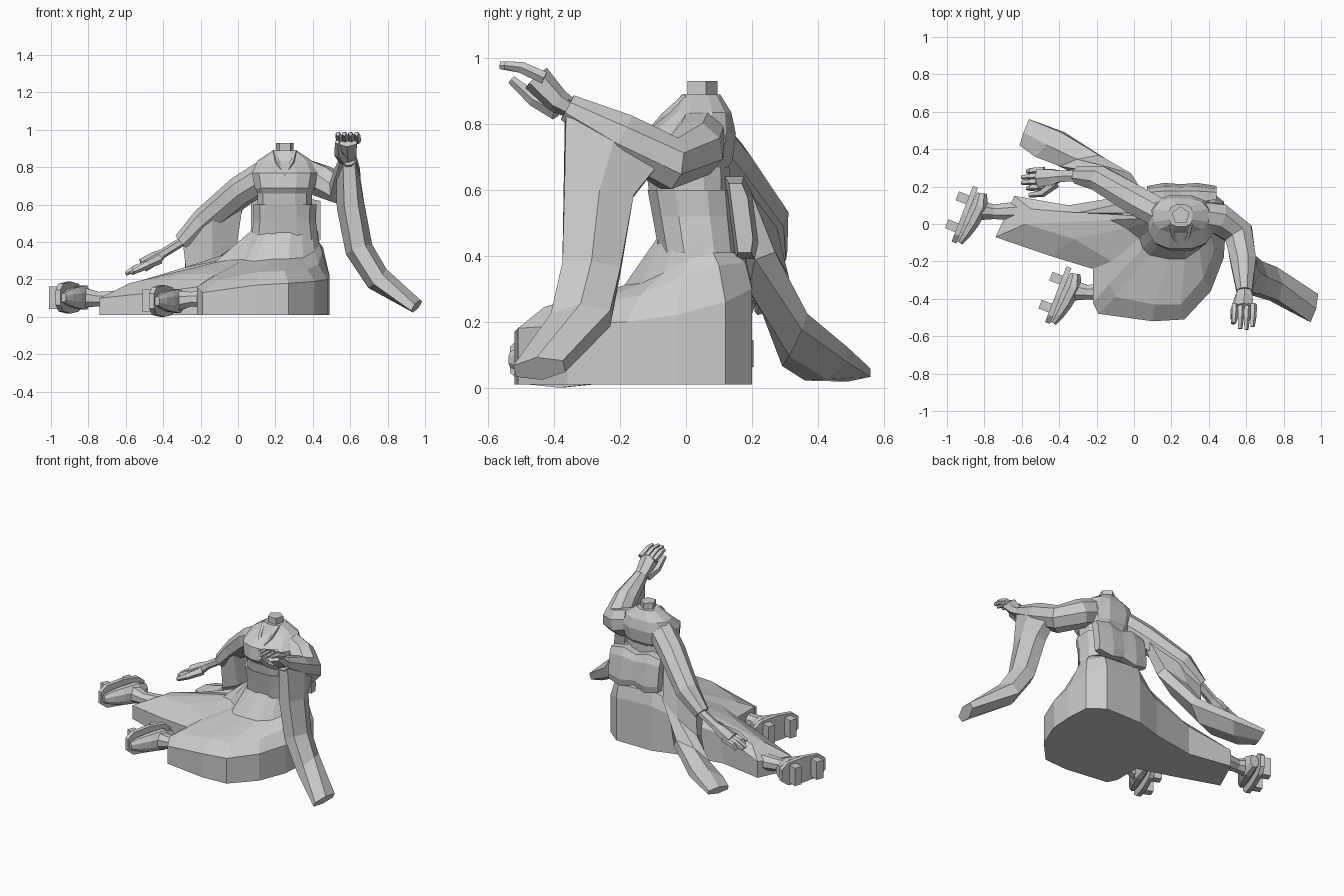
import bpy, bmesh
from math import sin, cos, pi, radians, copysign
from mathutils import Vector as V, Matrix

if "Cube" in bpy.data.objects:
    bpy.data.objects.remove(bpy.data.objects["Cube"])


def finish(name, bm):
    bmesh.ops.recalc_face_normals(bm, faces=bm.faces[:])
    me = bpy.data.meshes.new(name)
    bm.to_mesh(me)
    bm.free()
    ob = bpy.data.objects.new(name, me)
    bpy.context.collection.objects.link(ob)
    return ob


def loft(name, rings):
    """Skin a list of equal-length closed rings and cap both ends."""
    bm = bmesh.new()
    vs = [[bm.verts.new(p) for p in r] for r in rings]
    n = len(vs[0])
    for a, b in zip(vs, vs[1:]):
        for i in range(n):
            j = (i + 1) % n
            bm.faces.new((a[i], a[j], b[j], b[i]))
    bm.faces.new(vs[0])
    bm.faces.new(vs[-1])
    return finish(name, bm)


def tube(name, pts, n=6, tall=1.0):
    """Tapered tube through (x, y, z, radius) points."""
    P = [V(p[:3]) for p in pts]
    rings = []
    for i, p in enumerate(P):
        t = (P[min(i + 1, len(P) - 1)] - P[max(i - 1, 0)]).normalized()
        u = t.cross(V((0, 0, 1))).normalized()
        w = u.cross(t)
        r = pts[i][3]
        rings.append([p + u * r * cos(2 * pi * (k + .5) / n)
                      + w * r * tall * sin(2 * pi * (k + .5) / n) for k in range(n)])
    return loft(name, rings)


def drape(name, stations):
    """Flat hanging sleeve: each station is front edge, back edge, half thickness."""
    S = [(V(f), V(b), h) for f, b, h in stations]
    mids = [(f + b) / 2 for f, b, h in S]
    rings = []
    for i, (f, b, h) in enumerate(S):
        t = mids[min(i + 1, len(S) - 1)] - mids[max(i - 1, 0)]
        nrm = (f - b).cross(t).normalized() * h
        m = mids[i]
        rings.append([f + nrm * .5, m + nrm, b + nrm * .5, b - nrm * .5, m - nrm, f - nrm * .5])
    return loft(name, rings)


def box(name, mat, size):
    bm = bmesh.new()
    bmesh.ops.create_cube(bm, size=1, matrix=mat @ Matrix.Diagonal((*size, 1)))
    return finish(name, bm)


# Skirt: floor outline x, y, edge height | crest x, y, z | angle on the waist
skirt = [
    (.38, .20, .30, .38, .18, .38, 50), (.48, .12, .26, .455, .10, .37, 20),
    (.49, -.03, .22, .45, -.01, .34, -10), (.48, -.18, .20, .43, -.14, .28, -35),
    (.41, -.36, .19, .37, -.29, .255, -60), (.27, -.51, .18, .25, -.43, .245, -80),
    (.10, -.52, .17, .11, -.43, .24, -100), (-.19, -.48, .13, -.10, -.39, .20, -120),
    (-.22, -.42, .16, -.13, -.32, .215, -135), (-.22, -.24, .16, -.12, -.2, .23, -150),
    (-.45, -.17, .13, -.32, -.08, .225, -165), (-.74, -.07, .10, -.58, .0, .18, -178),
    (-.64, .15, .12, -.55, .08, .185, 178), (-.35, .10, .20, -.30, .06, .26, 168),
    (-.05, .15, .25, -.02, .12, .33, 155), (.12, .20, .31, .12, .18, .40, 120)]
floor, edge, crest, hip, waist = [], [], [], [], []
for x, y, z, mx, my, mz, ang in skirt:
    m = V((mx, my, mz))
    w = V((.25 + .18 * cos(radians(ang)), .035 + .12 * sin(radians(ang)), .46))
    h = m.lerp(w, .7)
    h.z -= min(.085, .27 * (m - w).length)
    floor.append((x, y, .01))
    edge.append((x, y, z))
    crest.append(m)
    hip.append(h)
    waist.append(w)
loft("skirt", [floor, edge, crest, hip, waist])


# Torso and sash
def oval(cy, rx, ry, z, n=12, e=.75):
    pw = lambda c: copysign(abs(c) ** e, c)
    return [(.25 + rx * pw(cos(2 * pi * (k + .5) / n)), cy + ry * pw(sin(2 * pi * (k + .5) / n)), z)
            for k in range(n)]


loft("sash", [oval(.04, .185, .125, .41), oval(.025, .17, .13, .52), oval(.015, .175, .135, .60)])
loft("sash_band", [oval(.01, .15, .125, .59), oval(.005, .15, .13, .67)])
loft("chest", [oval(.0, .15, .125, .66), oval(.0, .165, .145, .69), oval(.01, .18, .145, .77),
               oval(.045, .15, .095, .835), oval(.045, .065, .06, .89)])
loft("neck", [[(.25 + .05 * cos(2 * pi * k / 5 + pi / 2), .045 + .05 * sin(2 * pi * k / 5 + pi / 2), z)
               for k in range(5)] for z in (.85, .93)])
for s, side in ((-1, "right"), (1, "left")):
    tube(side + "_collar", [(.25 + s * .055, .0, .885, .012), (.25 + s * .04, -.065, .825, .012),
                            (.25, -.127, .755, .01)], 4)

# Bow on the back of the sash
bow = []
for x, h, t in ((.07, .105, .03), (.16, .125, .045), (.25, .10, .04), (.34, .125, .045), (.44, .105, .03)):
    prof = [(-.7, 1), (.6, 1), (1, .6), (1, -.6), (.6, -1), (-.7, -1)]
    bow.append([(x, .165 + a * t - .13 * b * h, .515 + b * h) for a, b in prof])
loft("back_bow", bow)

# Raised left arm with hanging sleeve
tube("left_arm", [(.34, .04, .77, .085), (.45, .03, .725, .09), (.56, -.05, .68, .085),
                  (.585, -.2, .765, .075), (.59, -.36, .85, .045)], 8)
drape("left_sleeve", [((.59, -.365, .875), (.58, -.05, .72), .06), ((.605, -.37, .6), (.60, -.16, .58), .075),
                      ((.645, -.375, .37), (.65, -.2, .35), .075), ((.75, -.41, .2), (.74, -.23, .21), .07),
                      ((.935, -.52, .05), (.975, -.37, .065), .04)])
tube("left_palm", [(.59, -.33, .835, .035), (.59, -.39, .87, .05), (.585, -.455, .94, .06)], 6, .75)
for k in range(4):
    x = .54 + .033 * k
    tip = (-.53, -.56, -.565, -.55)[k]
    tube("left_finger", [(x, -.43, .94, .02), (x - .003, -.50, .972, .018), (x - .006, tip, .978, .012)], 5)
tube("left_thumb", [(.565, -.39, .84, .03), (.535, -.46, .875, .023), (.53, -.53, .935, .014)], 5)

# Lowered right arm with trailing sleeve
tube("right_arm", [(.17, .04, .77, .085), (.02, .12, .675, .085), (-.18, .24, .51, .075),
                   (-.30, .26, .40, .05)], 8)
drape("right_sleeve", [((-.29, .265, .42), (.04, .14, .66), .06), ((-.28, .26, .24), (-.01, .24, .40), .065),
                       ((-.38, .30, .09), (-.17, .36, .20), .06), ((-.52, .36, .045), (-.38, .49, .10), .05),
                       ((-.61, .42, .04), (-.56, .56, .045), .025)])
tube("right_palm", [(-.27, .26, .42, .035), (-.40, .255, .34, .035), (-.44, .25, .315, .05),
                    (-.51, .245, .275, .055)], 6, .7)
for k in range(4):
    y = .2 + .03 * k
    tip = (-.57, -.60, -.60, -.57)[k]
    tube("right_finger", [(-.48, y, .282, .02), (-.55, y - .005, .26, .018), (tip, y - .01, .23, .012)], 5)
tube("right_thumb", [(-.42, .22, .31, .028), (-.49, .165, .275, .022), (-.56, .155, .24, .014)], 5)

# Feet in raised sandals lying on their sides
for side, off in (("right", (0, 0, 0)), ("left", (.5, -.43, -.018))):
    M = Matrix.Translation(V((-.905, .05, .103)) + V(off)) @ Matrix.Rotation(radians(-21), 4, 'Z')
    pw = lambda c: copysign(abs(c) ** .65, c)
    loft(side + "_sandal_sole", [[M @ V((x, .165 * pw(cos(pi * (k + .5) / 5)), .085 * pw(sin(pi * (k + .5) / 5))))
                                  for k in range(10)] for x in (-.014, .014)])
    for y in (-.08, .08):
        box(side + "_sandal_tooth", M @ Matrix.Translation((-.043, y, 0)), (.06, .05, .12))
    local = lambda x, y, z, r: (*(M @ V((x, y, z))), r)
    tube(side + "_foot", [local(.045, .14, 0, .03), local(.06, .07, 0, .048), local(.05, -.03, 0, .042),
                          local(.038, -.10, 0, .032), local(.028, -.15, 0, .018)], 8, 1.45)
    tube(side + "_ankle", [(-.62 + off[0], .07 + off[1], .09, .055), (-.75 + off[0], .065 + off[1], .095, .042),
                           local(.06, .05, 0, .06)], 8)
